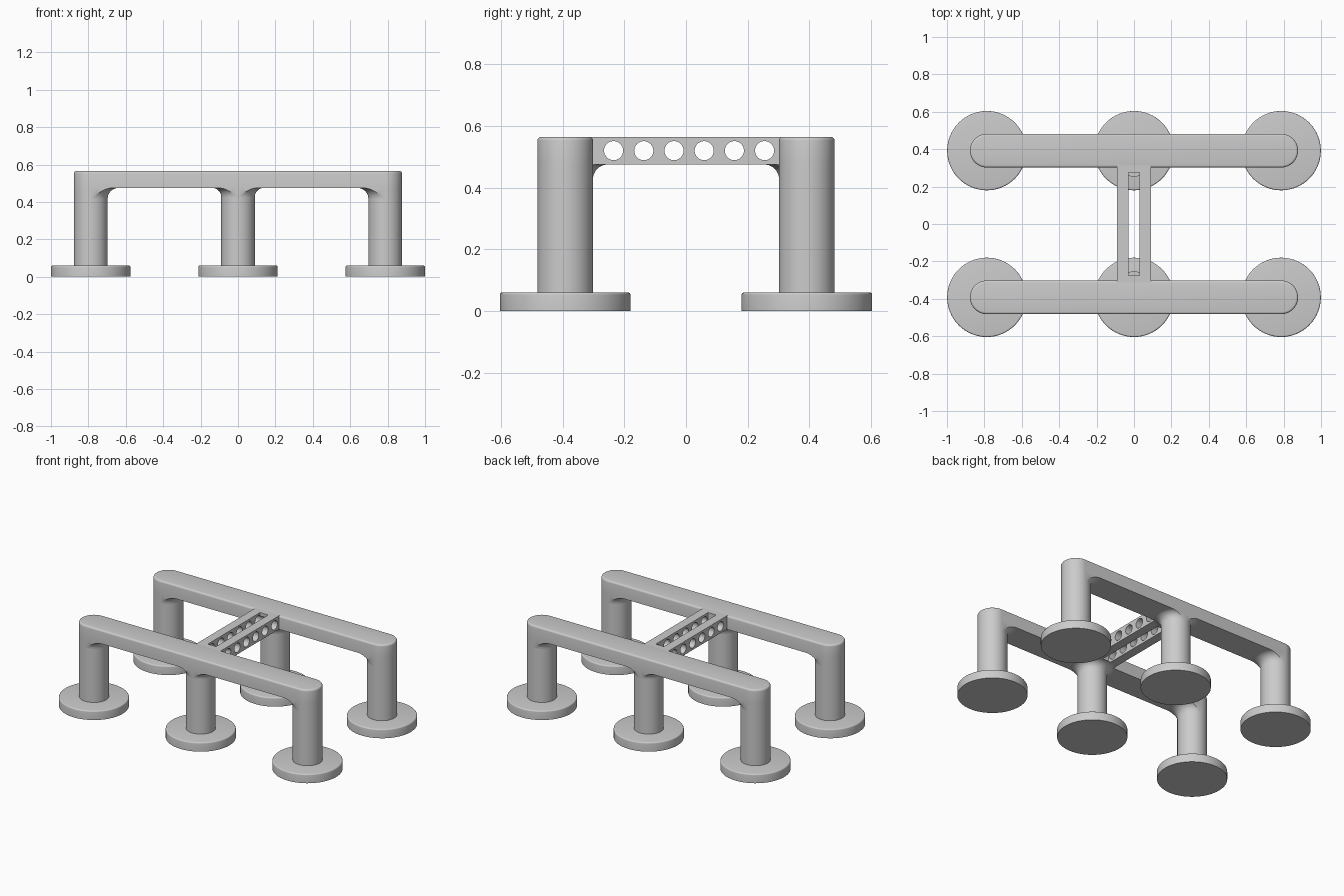
import bpy, bmesh, math
from mathutils import Matrix, Vector

if "Cube" in bpy.data.objects:
    bpy.data.objects.remove(bpy.data.objects["Cube"], do_unlink=True)

grey = bpy.data.materials.new("plain_grey")
grey.use_nodes = True
GREY = (0.6, 0.6, 0.6, 1)
grey.diffuse_color = GREY
grey.node_tree.nodes["Principled BSDF"].inputs["Base Color"].default_value = GREY

LEG_X, LEG_Y = 0.787, 0.392
LEG_R, FOOT_R = 0.09, 0.212
FOOT_H, UNDER, TOP = 0.06, 0.475, 0.565
EDGE = 0.012
SEG = 64


def make(name, bm):
    bmesh.ops.recalc_face_normals(bm, faces=bm.faces)
    mesh = bpy.data.meshes.new(name)
    bm.to_mesh(mesh)
    bm.free()
    mesh.materials.append(grey)
    obj = bpy.data.objects.new(name, mesh)
    bpy.context.collection.objects.link(obj)
    return obj


def revolve(name, profile, x, y):
    """Spin a closed (radius, height) profile about a vertical axis."""
    bm = bmesh.new()
    verts = [bm.verts.new((r, 0, z)) for r, z in profile]
    edges = [bm.edges.new(pair) for pair in zip(verts, verts[1:])]
    bmesh.ops.spin(bm, geom=verts + edges, cent=(0, 0, 0), axis=(0, 0, 1),
                   angle=math.tau, steps=SEG)
    bmesh.ops.remove_doubles(bm, verts=bm.verts, dist=1e-5)
    bmesh.ops.translate(bm, verts=bm.verts, vec=(x, y, 0))
    return make(name, bm)


def box(name, low, high):
    bm = bmesh.new()
    low, high = Vector(low), Vector(high)
    bmesh.ops.create_cube(bm, size=1, matrix=Matrix.Translation((low + high) / 2)
                          @ Matrix.Diagonal((*(high - low), 1)))
    return make(name, bm)


def boolean(obj, cutter, operation):
    """Apply a boolean and discard the cutter."""
    mod = obj.modifiers.new("cut", "BOOLEAN")
    mod.operation, mod.solver, mod.object = operation, "EXACT", cutter
    bpy.context.view_layer.objects.active = obj
    bpy.ops.object.modifier_apply(modifier="cut")
    bpy.data.objects.remove(cutter, do_unlink=True)


def rounded(radius, bottom, top, edge):
    """Profile of a disc with a softly rounded upper rim."""
    rim = [(radius - edge + edge * math.cos(a), top - edge + edge * math.sin(a))
           for a in (math.pi / 2 * i / 4 for i in range(5))]
    return [(0, bottom), (radius, bottom)] + rim + [(0, top)]


def fillet(name, x, y, radius, dx, dy):
    """Concave flare from a leg into the underside, kept to one direction."""
    arc = [(LEG_R + radius - radius * math.cos(a), UNDER - radius + radius * math.sin(a))
           for a in (math.pi / 2 * i / 10 for i in range(11))]
    obj = revolve(name, [(0, UNDER - radius)] + arc + [(0, UNDER)], x, y)
    along, half = Vector((dx, dy, 0)), Vector((abs(dy), abs(dx), 0)) * LEG_R
    ends = [Vector((x, y, 0)), Vector((x, y, 0)) + along * 0.3]
    corners = [e + s * half for e in ends for s in (-1, 1)]
    low = (min(c.x for c in corners), min(c.y for c in corners), 0.3)
    high = (max(c.x for c in corners), max(c.y for c in corners), 0.6)
    boolean(obj, box("fillet_clip", low, high), "INTERSECT")


def beam(name, y):
    """Long bar with round ends and a rounded upper edge."""
    bm = bmesh.new()
    outline = []
    for side in (1, -1):
        for i in range(SEG // 2 + 1):
            a = -math.pi / 2 + math.pi * i / (SEG // 2)
            outline.append(bm.verts.new((side * (LEG_X + LEG_R * math.cos(a)),
                                         y + side * LEG_R * math.sin(a), UNDER)))
    base = bm.faces.new(outline)
    raised = bmesh.ops.extrude_face_region(bm, geom=[base], use_keep_orig=True)["geom"]
    top = [v for v in raised if isinstance(v, bmesh.types.BMVert)]
    bmesh.ops.translate(bm, verts=top, vec=(0, 0, TOP - UNDER))
    rim = [e for e in bm.edges if all(v.co.z > TOP - 0.001 for v in e.verts)]
    bmesh.ops.bevel(bm, geom=rim, offset=EDGE, segments=4, profile=0.5, affect="EDGES")
    return make(name, bm)


# Feet, legs and their fillets, with the two long beams above
for row, sy in (("front", -1), ("back", 1)):
    y = sy * LEG_Y
    beam(row + "_beam", y)
    for place, sx in (("right", -1), ("middle", 0), ("left", 1)):
        x, label = sx * LEG_X, f"{row}_{place}"
        revolve(label + "_foot", rounded(FOOT_R, 0, FOOT_H, 0.008), x, y)
        revolve(label + "_leg", [(0, FOOT_H - 0.01), (LEG_R, FOOT_H - 0.01),
                                 (LEG_R, UNDER), (0, UNDER)], x, y)
        if sx:
            fillet(label + "_fillet", x, y, 0.058, -sx, 0)
        else:
            for side, dx, dy in (("right", -1, 0), ("left", 1, 0), ("inner", 0, -sy)):
                fillet(f"{label}_{side}_fillet", x, y, 0.048, dx, dy)

# Slotted cross bar joining the beams, pierced by a row of round holes
reach = LEG_Y - LEG_R + EDGE
bar = box("cross_bar", (-LEG_R, -reach, UNDER), (LEG_R, reach, TOP))
boolean(bar, box("slot_cutter", (-0.03, -0.275, 0.4), (0.03, 0.275, 0.7)), "DIFFERENCE")
for i in range(6):
    bm = bmesh.new()
    bmesh.ops.create_cone(bm, cap_ends=True, segments=32, radius1=0.031, radius2=0.031,
                          depth=0.4, matrix=Matrix.Translation((0, 0.01 + (i - 2.5) * 0.098, 0.52))
                          @ Matrix.Rotation(math.pi / 2, 4, "Y"))
    boolean(bar, make("hole_cutter", bm), "DIFFERENCE")

# Smooth the round parts while keeping crisp edges
for obj in bpy.context.scene.objects:
    obj.select_set(obj.type == "MESH")
bpy.context.view_layer.objects.active = bar
bpy.ops.object.shade_smooth_by_angle(angle=math.radians(35))
